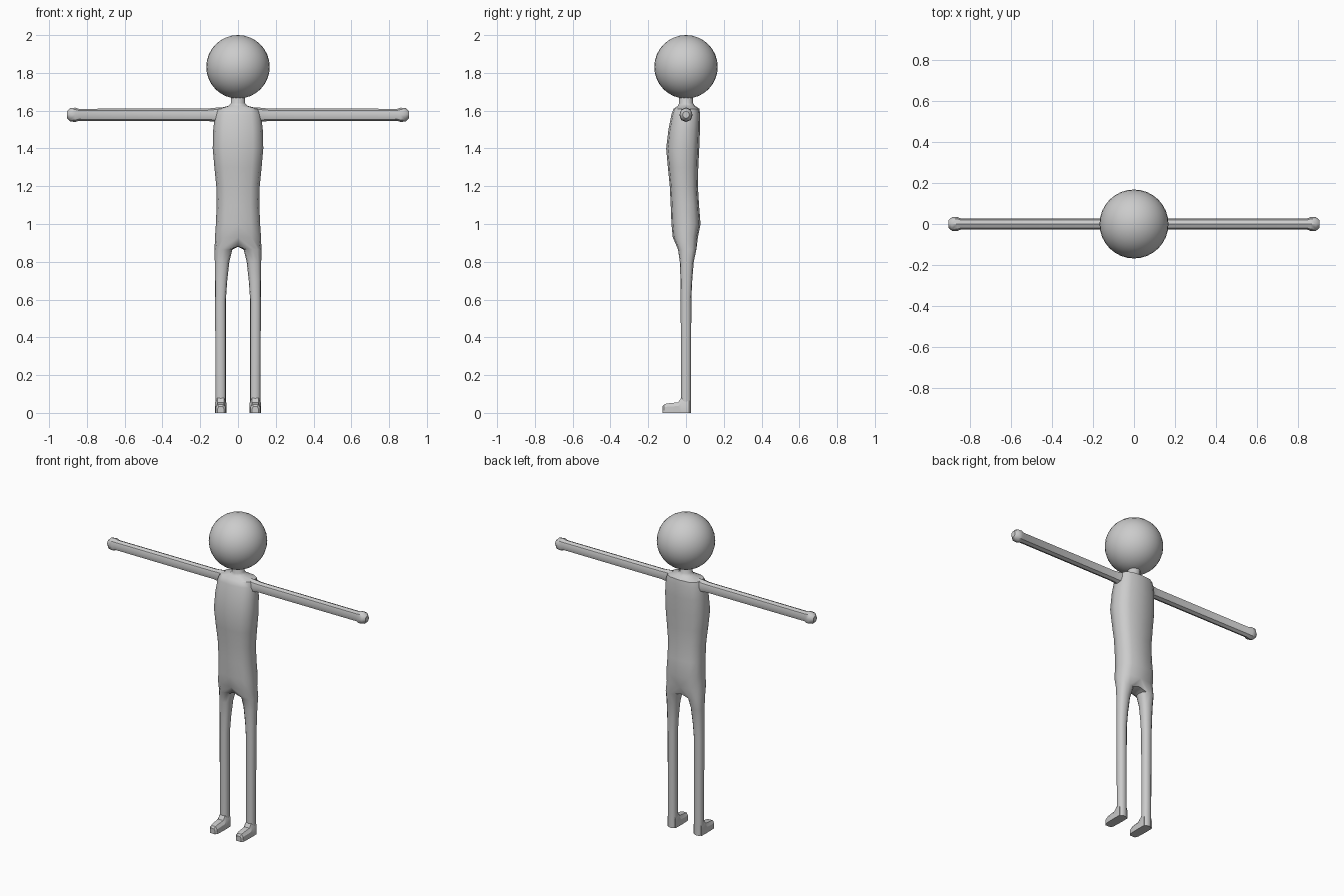
import bpy, bmesh
from math import sin, cos, pi, radians

if "Cube" in bpy.data.objects:
    bpy.data.objects.remove(bpy.data.objects["Cube"])


def power(v, p):
    return abs(v) ** p * (1 if v >= 0 else -1)


def ring(n, cx, cy, rx, ry, p=1.0):
    # Loop of n points starting at -y and turning towards +x
    return [(cx + rx * power(sin(2 * pi * i / n), p),
             cy - ry * power(cos(2 * pi * i / n), p)) for i in range(n)]


def bridge(bm, rings, closed=True):
    for a, b in zip(rings, rings[1:]):
        n = len(a)
        for i in range(n if closed else n - 1):
            j = (i + 1) % n
            bm.faces.new((a[i], a[j], b[j], b[i]))


def finish(bm, name, angle=40):
    bmesh.ops.recalc_face_normals(bm, faces=bm.faces[:])
    mesh = bpy.data.meshes.new(name)
    bm.to_mesh(mesh)
    bm.free()
    ob = bpy.data.objects.new(name, mesh)
    bpy.context.collection.objects.link(ob)
    bpy.ops.object.select_all(action='DESELECT')
    ob.select_set(True)
    bpy.context.view_layer.objects.active = ob
    bpy.ops.object.shade_smooth_by_angle(angle=radians(angle))
    return ob


def mirror(ob):
    m = ob.modifiers.new("Mirror", 'MIRROR')
    m.use_clip = True
    m.merge_threshold = 0.0005


def loft(name, loops, angle=40):
    bm = bmesh.new()
    rings = [[bm.verts.new(c) for c in loop] for loop in loops]
    bridge(bm, rings)
    bm.faces.new(rings[0])
    bm.faces.new(rings[-1])
    return finish(bm, name, angle)


# Head
bm = bmesh.new()
bmesh.ops.create_uvsphere(bm, u_segments=32, v_segments=16, radius=0.168)
head = finish(bm, "head")
head.location.z = 1.832

# Body half: neck and torso (z, half width, front y, back y)
TORSO = [(1.70, .037, -.037, .037), (1.64, .037, -.037, .037),
         (1.625, .052, -.043, .048), (1.61, .112, -.066, .071),
         (1.58, .122, -.077, .075), (1.50, .131, -.093, .074),
         (1.40, .134, -.105, .070), (1.30, .125, -.096, .065),
         (1.20, .115, -.086, .063), (1.10, .113, -.081, .069),
         (1.00, .117, -.077, .077), (0.93, .122, -.070, .063)]
# Leg (z, inner x, outer x, front y, back y)
LEG = [(.865, .030, .124, -.042, .055), (.80, .046, .123, -.033, .041),
       (.70, .057, .122, -.029, .033), (.60, .064, .121, -.028, .028),
       (0.0, .064, .119, -.027, .027)]
bm = bmesh.new()
torso = []
for z, hx, y0, y1 in TORSO:
    pts = ring(12, 0, (y0 + y1) / 2, hx, (y1 - y0) / 2, 0.75 if z < 1.62 else 1)
    torso.append([bm.verts.new((x if 0 < i < 6 else 0, y, z))
                  for i, (x, y) in enumerate(pts[:7])])
bridge(bm, torso, closed=False)
legs = []
for z, x0, x1, y0, y1 in LEG:
    pts = ring(12, (x0 + x1) / 2, (y0 + y1) / 2, (x1 - x0) / 2, (y1 - y0) / 2, 0.85)
    legs.append([bm.verts.new((x, y, z)) for x, y in pts])
# Crotch line closes the hip loop on the centre plane
crotch = [bm.verts.new((0, v.co.y, 0.88)) for v in legs[0][7:]]
bridge(bm, [torso[-1] + crotch] + legs)
bm.faces.new(legs[-1])
mirror(finish(bm, "body", 50))

# Arms with rounded hands (x, y radius, z radius)
ARM = [(.09, .036, .040), (.135, .029, .036), (.16, .027, .033), (.845, .027, .032),
       (.862, .035, .038), (.888, .033, .035), (.905, .018, .019)]
mirror(loft("arm", [[(x, y, 1.578 + z) for y, z in ring(8, 0, 0, ry, rz, 0.9)]
                    for x, ry, rz in ARM]))

# Feet with flat soles (y, half width, height)
FOOT = [(.015, .029, .085), (-.026, .030, .078), (-.042, .030, .056),
        (-.100, .028, .050), (-.116, .025, .045), (-.125, .017, .033)]
mirror(loft("foot", [[(.0915 + w * a, y, h * b) for a, b in
                      ((-1, 0), (1, 0), (1, .65), (.6, 1), (-.6, 1), (-1, .65))]
                     for y, w, h in FOOT], 30))
